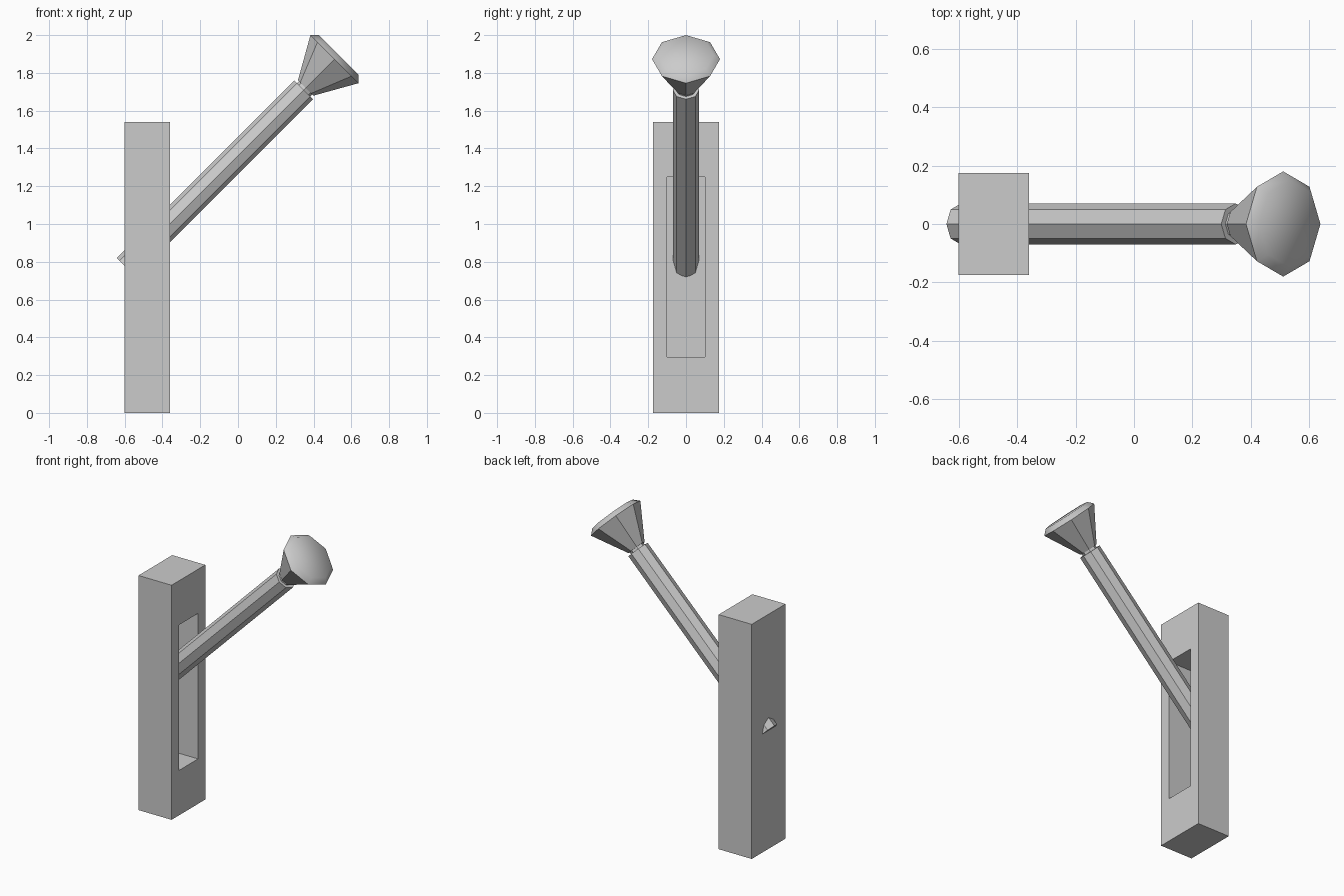
import bpy, bmesh
from math import cos, sin, pi
from mathutils import Vector

if "Cube" in bpy.data.objects:
    bpy.data.objects.remove(bpy.data.objects["Cube"])

def make_object(name, bm):
    bmesh.ops.recalc_face_normals(bm, faces=bm.faces)
    me = bpy.data.meshes.new(name)
    bm.to_mesh(me)
    bm.free()
    ob = bpy.data.objects.new(name, me)
    bpy.context.collection.objects.link(ob)
    return ob

# Housing: tall block with a recessed slot in its +x face
def rect(bm, x, y, z0, z1):
    return [bm.verts.new((x, a, b)) for a, b in ((-y, z0), (y, z0), (y, z1), (-y, z1))]

bm = bmesh.new()
loops = [rect(bm, -0.60, 0.175, 0, 1.54), rect(bm, -0.36, 0.175, 0, 1.54),
         rect(bm, -0.36, 0.10, 0.295, 1.25), rect(bm, -0.55, 0.10, 0.295, 1.25)]
for a, b in zip(loops, loops[1:]):
    for i in range(4):
        j = (i + 1) % 4
        bm.faces.new((a[i], a[j], b[j], b[i]))
bm.faces.new(loops[0])
bm.faces.new(loops[-1])
make_object("housing", bm)

# Octagonal turned parts along the 45 degree lever axis
ORIGIN = Vector((0.348, 0, 1.71))
AXIS = Vector((1, 0, 1)).normalized()
UP = Vector((-1, 0, 1)).normalized()
SIDE = Vector((0, 1, 0))

def turned(name, profile, smooth_from=99):
    bm = bmesh.new()
    rings = []
    for t, r in profile:
        rings.append([bm.verts.new(ORIGIN + AXIS * t + UP * r * cos(k * pi / 4)
                                   + SIDE * r * sin(k * pi / 4)) for k in range(8)])
    bm.faces.new(rings[0])
    for n, (a, b) in enumerate(zip(rings, rings[1:])):
        for i in range(8):
            j = (i + 1) % 8
            f = bm.faces.new((a[i], a[j], b[j], b[i]))
            f.smooth = n >= smooth_from
    bm.faces.new(rings[-1]).smooth = smooth_from < 99
    return make_object(name, bm)

# Lever shaft with a narrow neck
turned("lever_shaft", [(-1.33, 0.07), (0, 0.07), (0, 0.05), (0.03, 0.05)])

# Flared knob with a softened rim and smooth cap
turned("lever_knob", [(0.015, 0.058), (0.23, 0.18), (0.262, 0.148)], smooth_from=1)
